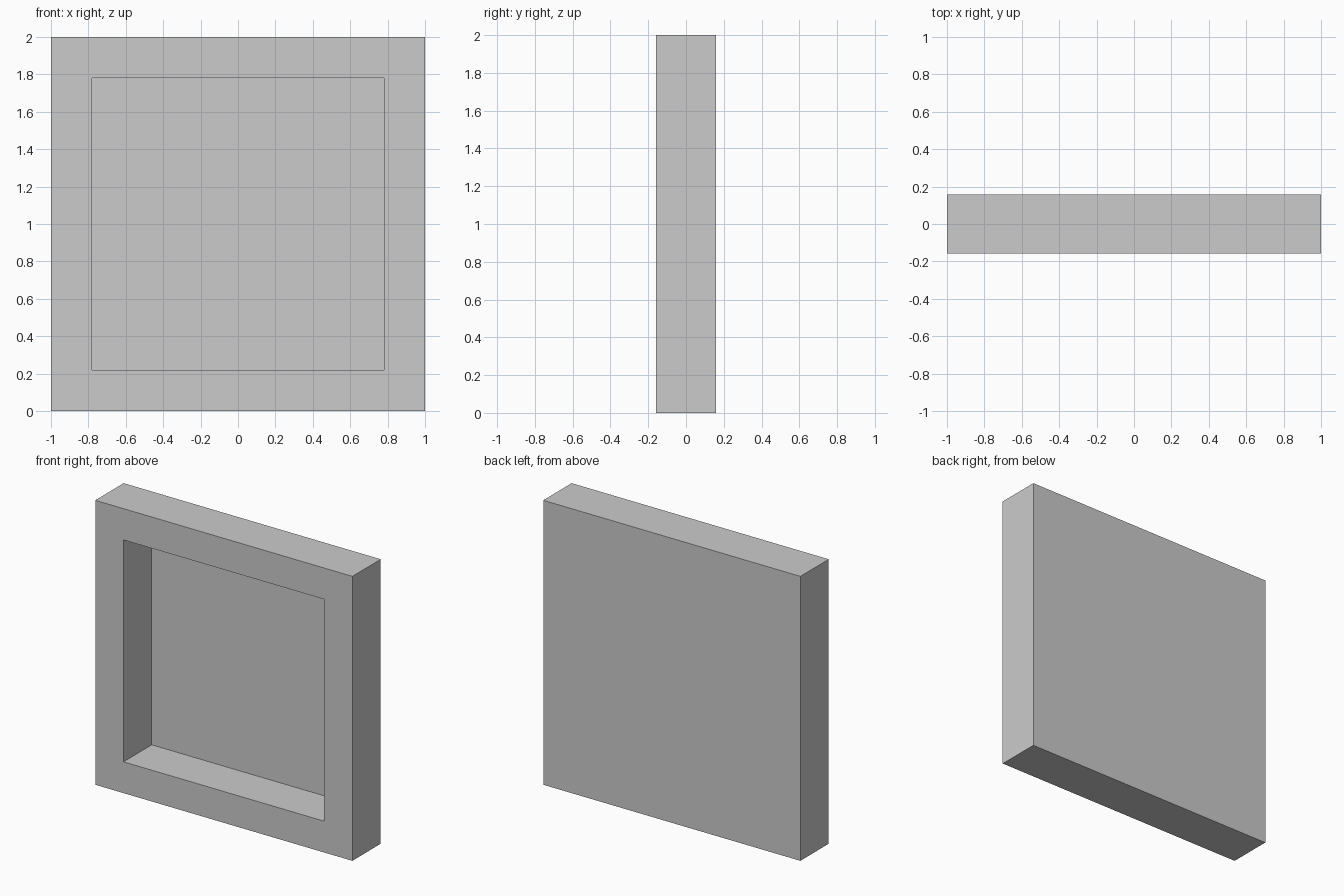
import bpy
import bmesh
from mathutils import Matrix, Vector

if "Cube" in bpy.data.objects:
    bpy.data.objects.remove(bpy.data.objects["Cube"])

WIDTH, DEPTH, HEIGHT = 2.0, 0.315, 2.0
BORDER = 0.22
BACK = 0.002  # very thin back panel

# Square slab standing on the ground
bm = bmesh.new()
bmesh.ops.create_cube(bm, size=1.0, matrix=Matrix.Translation((0, 0, HEIGHT / 2))
                      @ Matrix.Diagonal((WIDTH, DEPTH, HEIGHT, 1)))

# Border on the front face, with the centre sunk almost to the back
bm.normal_update()
front = min(bm.faces, key=lambda f: f.calc_center_median().y)
bmesh.ops.inset_region(bm, faces=[front], thickness=BORDER, use_even_offset=True)
floor = bmesh.ops.extrude_discrete_faces(bm, faces=[front])["faces"][0]
bmesh.ops.translate(bm, verts=floor.verts, vec=Vector((0, DEPTH - BACK, 0)))
bmesh.ops.recalc_face_normals(bm, faces=bm.faces)

mesh = bpy.data.meshes.new("recessed_frame")
bm.to_mesh(mesh)
bm.free()
bpy.context.collection.objects.link(bpy.data.objects.new("recessed_frame", mesh))
